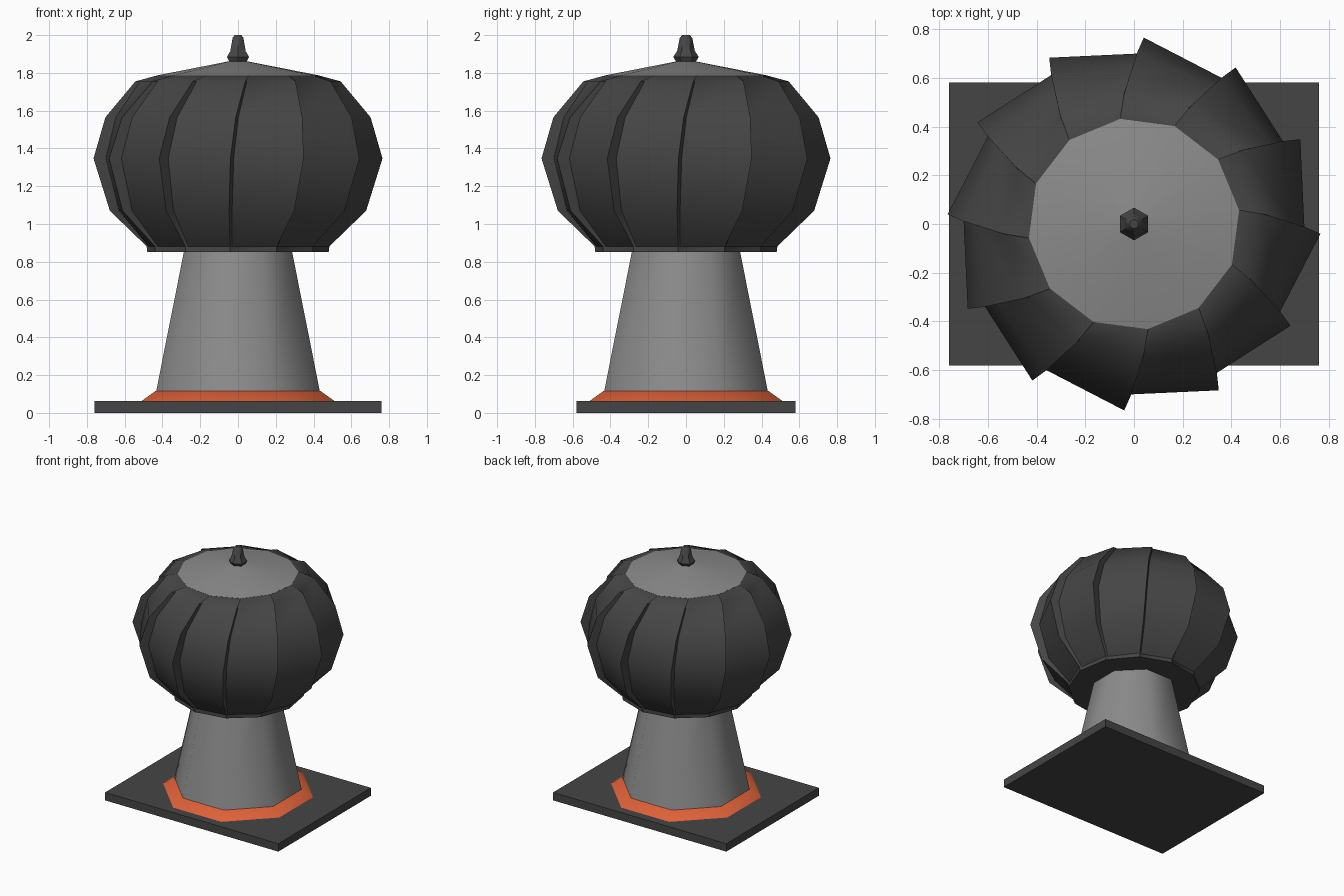
import bpy, bmesh, math

if "Cube" in bpy.data.objects:
    bpy.data.objects.remove(bpy.data.objects["Cube"])

def material(name, rgb):
    m = bpy.data.materials.new(name)
    m.diffuse_color = (*rgb, 1)
    m.use_nodes = True
    m.node_tree.nodes["Principled BSDF"].inputs["Base Color"].default_value = m.diffuse_color
    return m

DARK = material("dark_metal", (0.06, 0.06, 0.06))
GREY = material("grey_metal", (0.26, 0.26, 0.26))
ORANGE = material("orange_seal", (0.74, 0.12, 0.04))

def make(name, rings, mat, angle=50):
    """Skin a stack of vertex rings, cap both ends, smooth by angle."""
    bm = bmesh.new()
    loops = [[bm.verts.new(p) for p in ring] for ring in rings]
    n = len(loops[0])
    for a, b in zip(loops, loops[1:]):
        for i in range(n):
            j = (i + 1) % n
            bm.faces.new((a[i], a[j], b[j], b[i]))
    bm.faces.new(loops[0][::-1])
    bm.faces.new(loops[-1])
    bmesh.ops.remove_doubles(bm, verts=bm.verts, dist=1e-5)
    bmesh.ops.recalc_face_normals(bm, faces=bm.faces)
    me = bpy.data.meshes.new(name)
    bm.to_mesh(me)
    bm.free()
    me.materials.append(mat)
    me.shade_smooth()
    me.set_sharp_from_angle(angle=math.radians(angle))
    ob = bpy.data.objects.new(name, me)
    bpy.context.collection.objects.link(ob)
    return ob

def ring(r, z, n, start):
    return [(r * math.cos(math.radians(start) + math.tau * i / n),
             r * math.sin(math.radians(start) + math.tau * i / n), z) for i in range(n)]

def lathe(name, profile, n, start, mat, angle=50):
    return make(name, [ring(r, z, n, start) for r, z in profile], mat, angle)

# rectangular base plate
make("base_plate", [[(x * 0.76, y * 0.58, z) for x, y in ((-1, -1), (1, -1), (1, 1), (-1, 1))]
                    for z in (0, 0.063)], DARK)

# eight-sided seal and neck, flats facing the axes
OCT = 1 / math.cos(math.pi / 8)
lathe("seal_collar", [(0.515 * OCT, 0.06), (0.435 * OCT, 0.117)], 8, 22.5, ORANGE)
lathe("neck", [(0.434 * OCT, 0.11), (0.283 * OCT, 0.87)], 8, 22.5, GREY)

# turbine head: twelve overlapping vanes, (tip radius, step depth, height, twist)
LEVELS = [(0.482, 0.004, 0.853, -5), (0.486, 0.012, 0.882, -5), (0.68, 0.05, 1.07, -4),
          (0.766, 0.066, 1.347, -3), (0.702, 0.055, 1.565, -1), (0.545, 0.025, 1.755, 4),
          (0.437, 0.004, 1.785, 7.5)]
rings = []
for r, step, z, twist in LEVELS:
    pts = []
    for k in range(12):
        a = math.radians(twist + 30 * k)
        for rad in (r - step, r):
            # the trailing edge of the next vane tucks under this tip
            b = a + (0.02 if rad < r else 0)
            pts.append((rad * math.cos(b), rad * math.sin(b), z))
    # order: trailing edge of the next vane first, then the rest of the ring
    rings.append([p for k in range(12) for p in (pts[2 * k + 1], pts[2 * k])])
# reverse each pair so a vane runs from its tip clockwise to the tucked edge
make("turbine_vanes", rings, DARK, 40)

# shallow cap and hexagonal finial
lathe("top_cap", [(0.432, 1.775), (0.435, 1.786), (0.04, 1.863)], 12, 7.5, GREY)
lathe("finial", [(0.05, 1.855), (0.067, 1.885), (0.047, 1.915), (0.033, 1.985), (0.02, 2.0)],
      6, 30, DARK)
